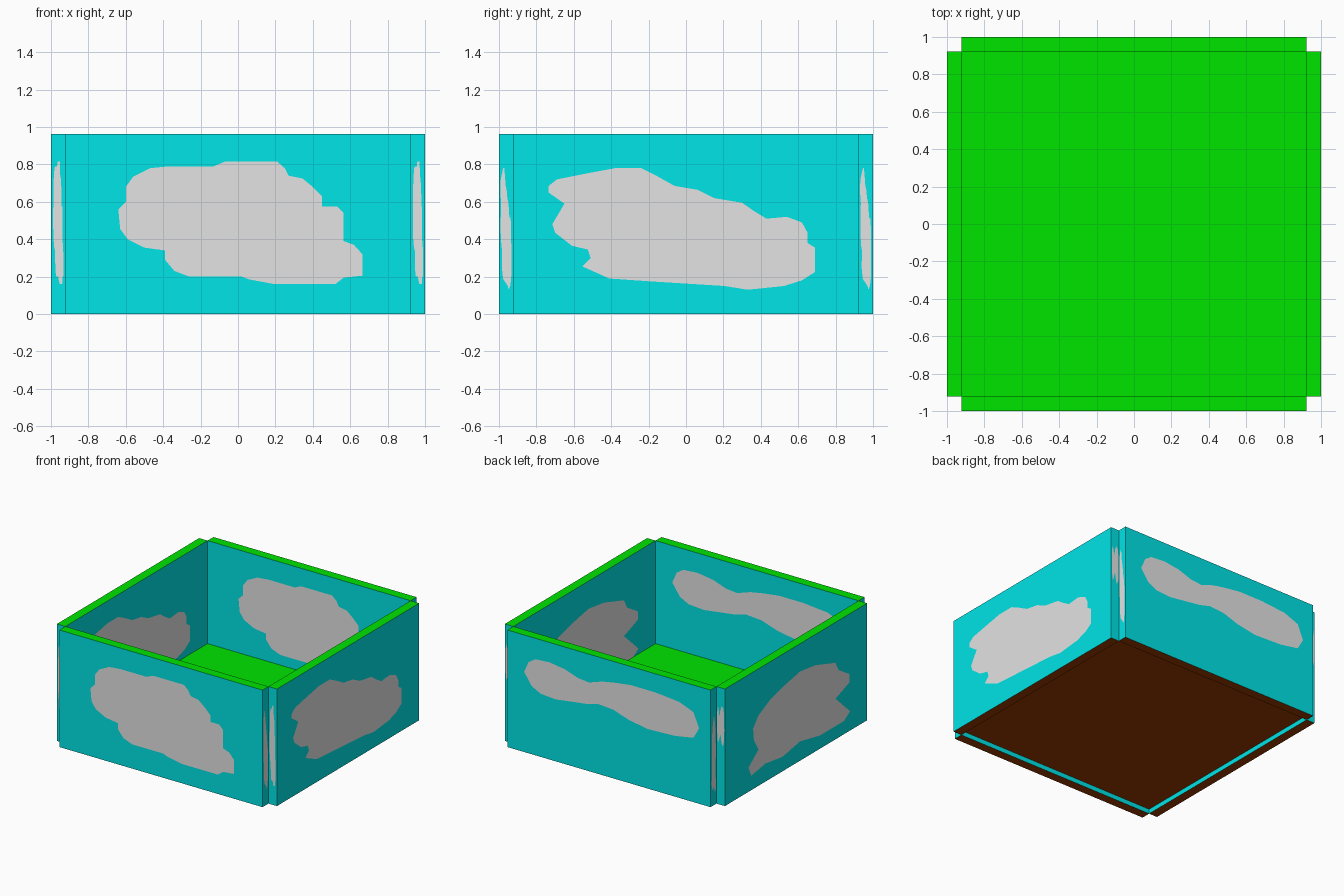
import bpy, bmesh
from mathutils import Vector

U = 1 / 13            # panel thickness
IN = 12 * U           # half length of every panel
H = 12.5 * U          # wall height


def material(name, rgb):
    m = bpy.data.materials.new(name)
    m.diffuse_color = (*rgb, 1)
    return m


MATS = [material("teal", (0, 0.78, 0.80)),
        material("green", (0, 0.78, 0)),
        material("brown", (0.33, 0.045, 0)),
        material("grey", (0.77, 0.77, 0.77))]
TEAL, GREEN, BROWN, GREY = range(4)

# Painted patch outlines: (position along the face, height)
FRONT = [(-.64, .56), (-.60, .60), (-.60, .68), (-.56, .735), (-.47, .78), (-.37, .79),
         (-.13, .79), (-.07, .815), (.21, .815), (.25, .78), (.27, .74), (.345, .725),
         (.40, .68), (.45, .63), (.45, .575), (.53, .575), (.565, .54), (.565, .39),
         (.62, .37), (.665, .32), (.665, .205), (.565, .195), (.52, .16), (.195, .16),
         (.06, .185), (.02, .20), (-.26, .20), (-.34, .23), (-.39, .29), (-.39, .34),
         (-.50, .355), (-.59, .40), (-.63, .455)]
RIGHT = [(-.735, .685), (-.69, .72), (-.515, .755), (-.38, .78), (-.24, .78), (-.15, .735),
         (-.06, .685), (.06, .665), (.15, .62), (.30, .595), (.365, .55), (.43, .51),
         (.54, .52), (.62, .49), (.65, .435), (.65, .38), (.69, .355), (.69, .225),
         (.62, .18), (.525, .15), (.33, .13), (.205, .15), (-.195, .175), (-.41, .19),
         (-.555, .255), (-.51, .30), (-.525, .345), (-.61, .365), (-.70, .435),
         (-.715, .48), (-.65, .59), (-.735, .65)]
BACK = [(.77, .66), (.73, .75), (.67, .79), (.54, .80), (.40, .78), (.28, .74), (.18, .73),
        (.06, .77), (-.05, .79), (-.20, .81), (-.42, .81), (-.64, .79), (-.77, .74),
        (-.82, .62), (-.77, .53), (-.60, .50), (-.35, .49), (-.18, .52), (-.04, .565),
        (.10, .575), (.19, .55), (.48, .51), (.62, .52), (.70, .56)]
LEFT = [(.62, .20), (.49, .30), (.55, .40), (.56, .50), (.49, .58), (.34, .65), (.14, .70),
        (-.05, .735), (-.25, .71), (-.51, .63), (-.55, .555), (-.69, .47), (-.69, .40),
        (-.58, .36), (-.51, .335), (-.70, .16), (-.62, .11), (-.31, .11), (-.05, .16),
        (.18, .12), (.40, .15), (.585, .12)]
PATCHES = [((0, -1, 0), FRONT), ((1, 0, 0), RIGHT), ((0, 1, 0), BACK), ((-1, 0, 0), LEFT)]
LIFT = 0.002


def panel(name, centre, half, patched=True):
    bm = bmesh.new()
    bmesh.ops.create_cube(bm, size=2)
    for v in bm.verts:
        v.co = Vector([c + s * h for c, s, h in zip(centre, v.co, half)])
    # green top, brown underside, teal sides
    bm.normal_update()
    for f in bm.faces:
        f.material_index = GREEN if f.normal.z > .5 else BROWN if f.normal.z < -.5 else TEAL
    # grey patches, squeezed to fit the narrow end faces
    for normal, outline in PATCHES if patched else []:
        n = Vector(normal)
        axis = 0 if n.y else 1
        across = 1 - axis
        pts = []
        for t, z in outline:
            p = Vector((0, 0, z))
            p[axis] = centre[axis] + t * half[axis] / IN
            p[across] = centre[across] + n[across] * (half[across] + LIFT)
            pts.append(bm.verts.new(p))
        f = bm.faces.new(pts)
        f.material_index = GREY
        f.normal_update()
        if f.normal.dot(n) < 0:
            f.normal_flip()
    me = bpy.data.meshes.new(name)
    bm.to_mesh(me)
    bm.free()
    for m in MATS:
        me.materials.append(m)
    bpy.context.collection.objects.link(bpy.data.objects.new(name, me))


# Four walls that meet only at their corner edges
MID = IN + U / 2
for label, sx, sy in (("front", 0, -1), ("back", 0, 1), ("left", -1, 0), ("right", 1, 0)):
    panel(label + "_wall", (sx * MID, sy * MID, H / 2),
          (U / 2 if sx else IN, U / 2 if sy else IN, H / 2))

# Floor slab, raised slightly between the walls
panel("floor", (0, 0, U), (IN, IN, U / 2), patched=False)
